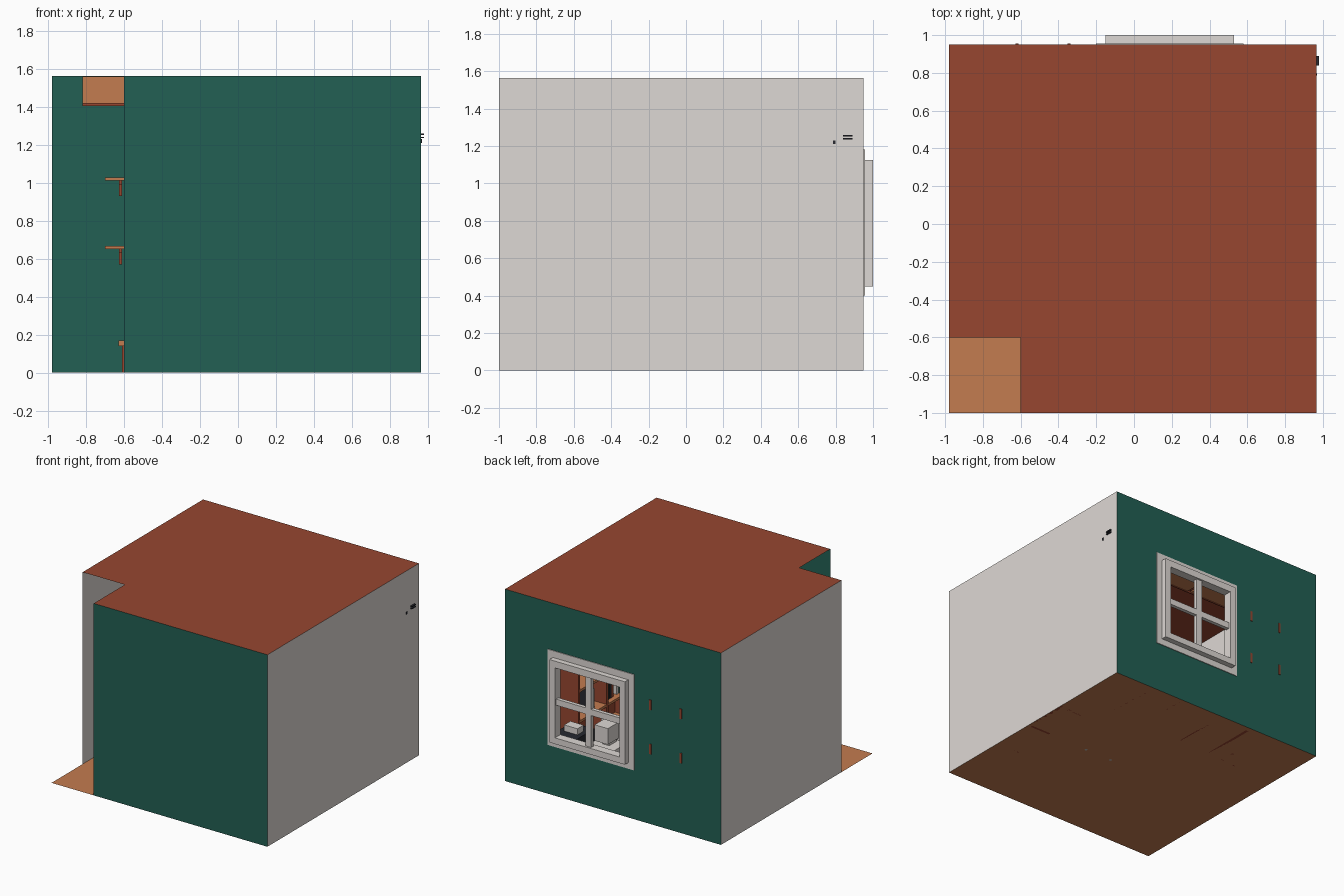
import bpy, bmesh, math

if "Cube" in bpy.data.objects:
    bpy.data.objects.remove(bpy.data.objects["Cube"])

def mat(name, r, g, b):
    m = bpy.data.materials.new(name)
    m.diffuse_color = (r, g, b, 1)
    m.use_nodes = True
    m.node_tree.nodes["Principled BSDF"].inputs["Base Color"].default_value = m.diffuse_color
    return m

ORANGE = mat("orange_wood", .55, .20, .08)
RED = mat("red_brown", .31, .062, .030)
GREEN = mat("green_wall", .016, .115, .087)
WHITE = mat("warm_white", .73, .69, .66)
DARK = mat("dark_navy", .02, .022, .03)
GREY = mat("pale_grey", .50, .48, .46)

def finish(bm, name, m):
    me = bpy.data.meshes.new(name)
    bm.to_mesh(me)
    bm.free()
    me.materials.append(m)
    ob = bpy.data.objects.new(name, me)
    bpy.context.collection.objects.link(ob)
    return ob

def boxes(name, m, *spans):
    """One object from boxes given as (x0, x1, y0, y1, z0, z1)."""
    bm = bmesh.new()
    for x0, x1, y0, y1, z0, z1 in spans:
        vs = bmesh.ops.create_cube(bm, size=1)["verts"]
        for v in vs:
            v.co = ((x0 + x1) / 2 + v.co.x * (x1 - x0),
                    (y0 + y1) / 2 + v.co.y * (y1 - y0),
                    (z0 + z1) / 2 + v.co.z * (z1 - z0))
    return finish(bm, name, m)

def sheets(name, m, *polys):
    """Flat single-sided faces."""
    bm = bmesh.new()
    for p in polys:
        bm.faces.new([bm.verts.new(c) for c in p])
    return finish(bm, name, m)

def rod(name, m, x, y, z0, z1, r, n=10):
    bm = bmesh.new()
    bmesh.ops.create_cone(bm, cap_ends=True, segments=n, radius1=r, radius2=r, depth=z1 - z0)
    bmesh.ops.translate(bm, verts=bm.verts, vec=(x, y, (z0 + z1) / 2))
    return finish(bm, name, m)

L, R, F, B, H, N = -.98, .965, -1.0, .95, 1.563, -.6

# room shell: the front left corner is open, only the floor fills it
sheets("floor", ORANGE, [(L, F, 0), (R, F, 0), (R, B, 0), (L, B, 0)])
sheets("ceiling", RED, [(L, N, H), (N, N, H), (N, F, H), (R, F, H), (R, B, H), (L, B, H)])
sheets("front_wall", GREEN, [(N, F, 0), (R, F, 0), (R, F, H), (N, F, H)])
sheets("right_wall", WHITE, [(R, F, 0), (R, B, 0), (R, B, H), (R, F, H)])
sheets("left_wall", WHITE, [(L, B, 0), (L, N, 0), (L, N, H), (L, B, H)])

# back wall as four panels round the window hole
wx0, wx1, wz0, wz1 = -.10, .48, .50, 1.07
def back(x0, x1, z0, z1):
    return [(x1, B, z0), (x0, B, z0), (x0, B, z1), (x1, B, z1)]
sheets("back_wall", GREEN, back(L, wx0, 0, H), back(wx1, R, 0, H),
       back(wx0, wx1, 0, wz0), back(wx0, wx1, wz1, H))

# window: flat casing, deep frame and cross bars
def ring(x0, x1, z0, z1, ix0, ix1, iz0, iz1, y0, y1):
    return [(x0, ix0, y0, y1, z0, z1), (ix1, x1, y0, y1, z0, z1),
            (ix0, ix1, y0, y1, z0, iz0), (ix0, ix1, y0, y1, iz1, z1)]
boxes("window_casing", WHITE, *ring(-.20, .58, .40, 1.18, -.14, .52, .46, 1.11, .94, .956))
boxes("window_frame", WHITE, *ring(-.15, .53, .45, 1.125, wx0, wx1, wz0, wz1, .93, 1.0))
mx, mz = (wx0 + wx1) / 2, (wz0 + wz1) / 2
boxes("window_bars", WHITE, (mx - .025, mx + .025, .955, .985, wz0, wz1),
      (wx0, wx1, .955, .985, mz - .025, mz + .025))

# hanging cupboards under the ceiling along the back
boxes("upper_cupboards", ORANGE, (-.82, -.26, .35, .945, 1.41, 1.56),
      (-.23, .94, .35, .945, 1.41, 1.56))
boxes("cupboard_rails", RED, (-.82, .94, .34, .349, 1.405, 1.42),
      (-.26, -.23, .36, .94, 1.42, 1.56))

# wall shelves left of the window with brackets
for z in (.66, 1.02):
    boxes("wall_shelf", ORANGE, (-.70, -.28, .74, .945, z - .008, z + .008))
    boxes("shelf_brackets", RED, *[(x - .008, x + .008, .78, .955, z - .03, z - .008)
                                   for x in (-.62, -.345)],
          *[(x - .008, x + .008, .935, .955, z - .09, z - .03) for x in (-.62, -.345)])
for i, m in enumerate((RED, GREEN, WHITE, DARK, ORANGE)):
    x = -.54 + i * .032
    boxes("book", m, (x, x + .028, .80, .93, .668, .84 - .015 * (i % 3)))

# desk below the window with three side panels and a drawer block
boxes("desk_top", ORANGE, (-.43, .65, .45, .945, .30, .33))
boxes("desk_sides", RED, *[(x - .012, x + .012, .48, .91, 0, .30) for x in (-.34, -.06, .33, .61)])
boxes("drawer_block", ORANGE, (.342, .598, .475, .91, .004, .30))
boxes("drawer_fronts", RED, *[(.355, .585, .466, .475, z, z + .08) for z in (.02, .112, .204)])
boxes("drawer_handles", DARK, *[(.44, .50, .455, .466, z, z + .012) for z in (.055, .147, .239)])

# computer on the desk
boxes("computer_case", WHITE, (.08, .30, .60, .86, .33, .43))
boxes("case_slots", DARK, *[(.11, .27, .596, .60, z, z + .012) for z in (.355, .385)],
      *[(.11, .27, .86, .864, z, z + .012) for z in (.355, .385)])
boxes("monitor", WHITE, (.09, .29, .62, .68, .45, .62), (.13, .25, .68, .82, .47, .60),
      (.16, .22, .66, .76, .43, .47))
boxes("monitor_screen", DARK, (.11, .27, .613, .62, .47, .60))
boxes("keyboard", GREY, (.07, .31, .49, .57, .33, .345))
boxes("printer", DARK, (.42, .62, .58, .82, .33, .43))
boxes("paper", WHITE, (.46, .58, .66, .74, .43, .48))

# chair in front of the desk
boxes("chair_seat", DARK, (.14, .42, -.06, .20, .20, .235))
boxes("chair_back", DARK, (.15, .41, -.10, -.07, .28, .55))
for x, y in ((.16, .18), (.40, .18), (.16, -.08), (.40, -.08)):
    rod("chair_leg", GREY, x, y, 0, .20 if y > 0 else .46, .012)

# bookcase along the right wall
boxes("bookcase_back", RED, (.94, .96, -.45, .30, 0, 1.05))
boxes("bookcase_sides", RED, *[(.76, .94, y, y + .02, 0, 1.05) for y in (-.45, -.085, .28)])
boxes("bookcase_shelves", ORANGE, *[(.76, .94, -.43, .28, z, z + .02)
                                    for z in (.02, .27, .52, .77, 1.035)])
for i in range(12):
    y = -.41 + i * .027 + (.04 if i > 5 else 0) + (.16 if i > 8 else 0)
    boxes("shelf_book", (GREEN, WHITE, RED, DARK)[i % 4],
          (.80, .93, y, y + .024, .29, .45 + .02 * (i % 3)))

# low stool by the left end of the desk
boxes("stool_top", ORANGE, (-.63, -.45, .42, .60, .14, .17))
boxes("stool_legs", RED, *[(x, x + .02, y, y + .02, 0, .14)
                           for x in (-.61, -.49) for y in (.44, .56)])

# small hook on the right wall near the back
boxes("wall_hook", DARK, (.955, .98, .84, .89, 1.235, 1.242), (.955, .98, .84, .89, 1.252, 1.259),
      (.96, .97, .785, .798, 1.21, 1.23))
